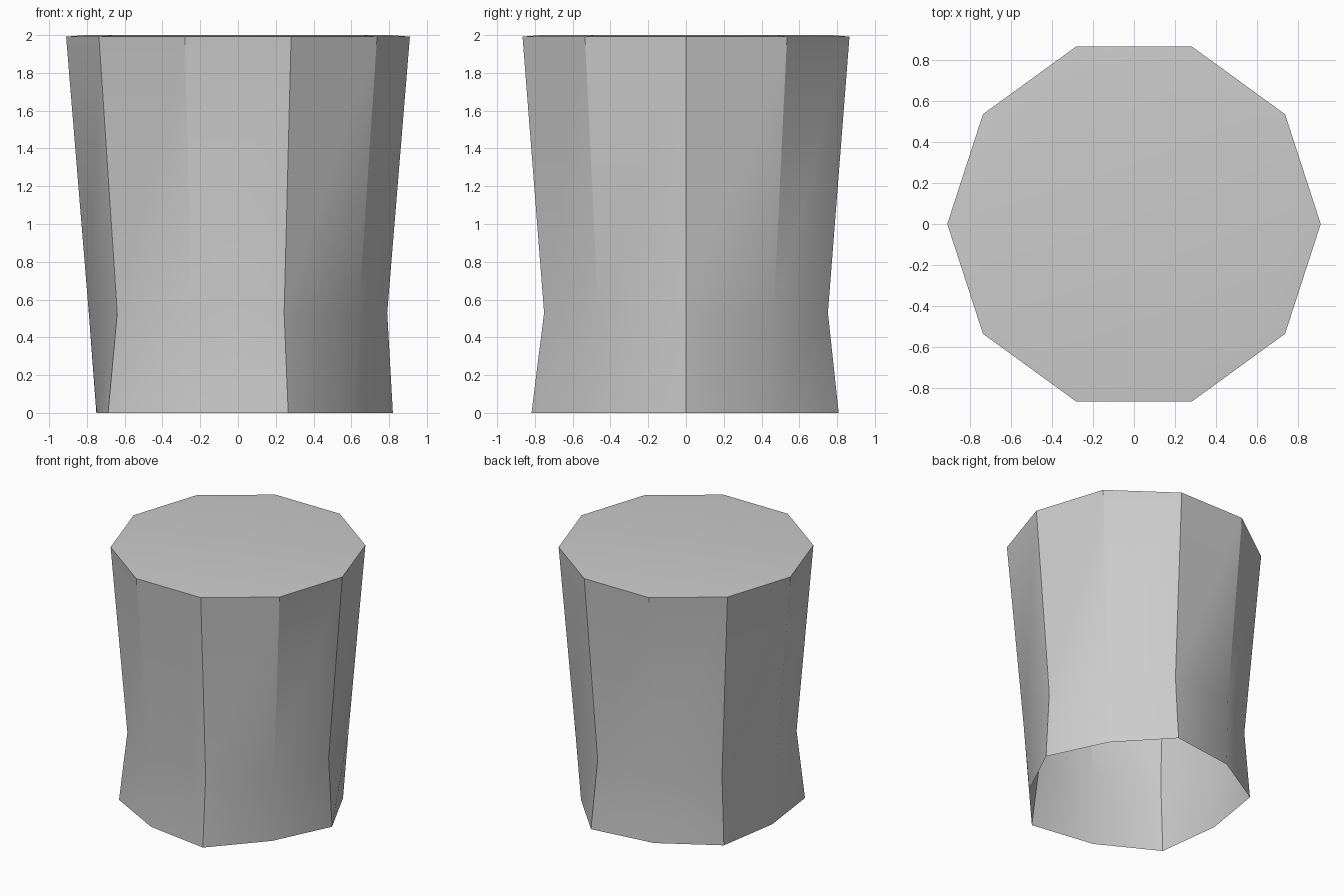
import bpy
import bmesh
from math import cos, sin, radians, tau

cube = bpy.data.objects.get("Cube")
if cube:
    bpy.data.objects.remove(cube, do_unlink=True)

SIDES = 10
# Uneven radius of each foot corner, counter-clockwise from +x
FOOT = [0.82, 0.75, 0.85, 0.78, 0.83, 0.75, 0.85, 0.78, 0.86, 0.75]

grey = bpy.data.materials.new("grey")
grey.use_nodes = True
colour = (0.6, 0.6, 0.6, 1)
grey.diffuse_color = colour
grey.node_tree.nodes["Principled BSDF"].inputs["Base Color"].default_value = colour

bm = bmesh.new()


def ring(radii, z):
    return [bm.verts.new((r * cos(tau * i / SIDES), r * sin(tau * i / SIDES), z))
            for i, r in enumerate(radii)]


def bridge(low, high):
    for i in range(SIDES):
        j = (i + 1) % SIDES
        bm.faces.new((low[i], low[j], high[j], high[i]))


# Flared foot, waist, tapered trunk and barely domed lid; open underneath
rings = [ring(FOOT, 0), ring([0.79] * SIDES, 0.53),
         ring([0.91] * SIDES, 1.992), ring([0.81] * SIDES, 2)]
for low, high in zip(rings, rings[1:]):
    bridge(low, high)
bm.faces.new(rings[-1])

mesh = bpy.data.meshes.new("stump")
bm.to_mesh(mesh)
bm.free()
mesh.materials.append(grey)
stump = bpy.data.objects.new("stump", mesh)
bpy.context.collection.objects.link(stump)

# Smooth the gentle bends and keep the corners crisp
bpy.ops.object.select_all(action="DESELECT")
stump.select_set(True)
bpy.context.view_layer.objects.active = stump
bpy.ops.object.shade_smooth_by_angle(angle=radians(30))
